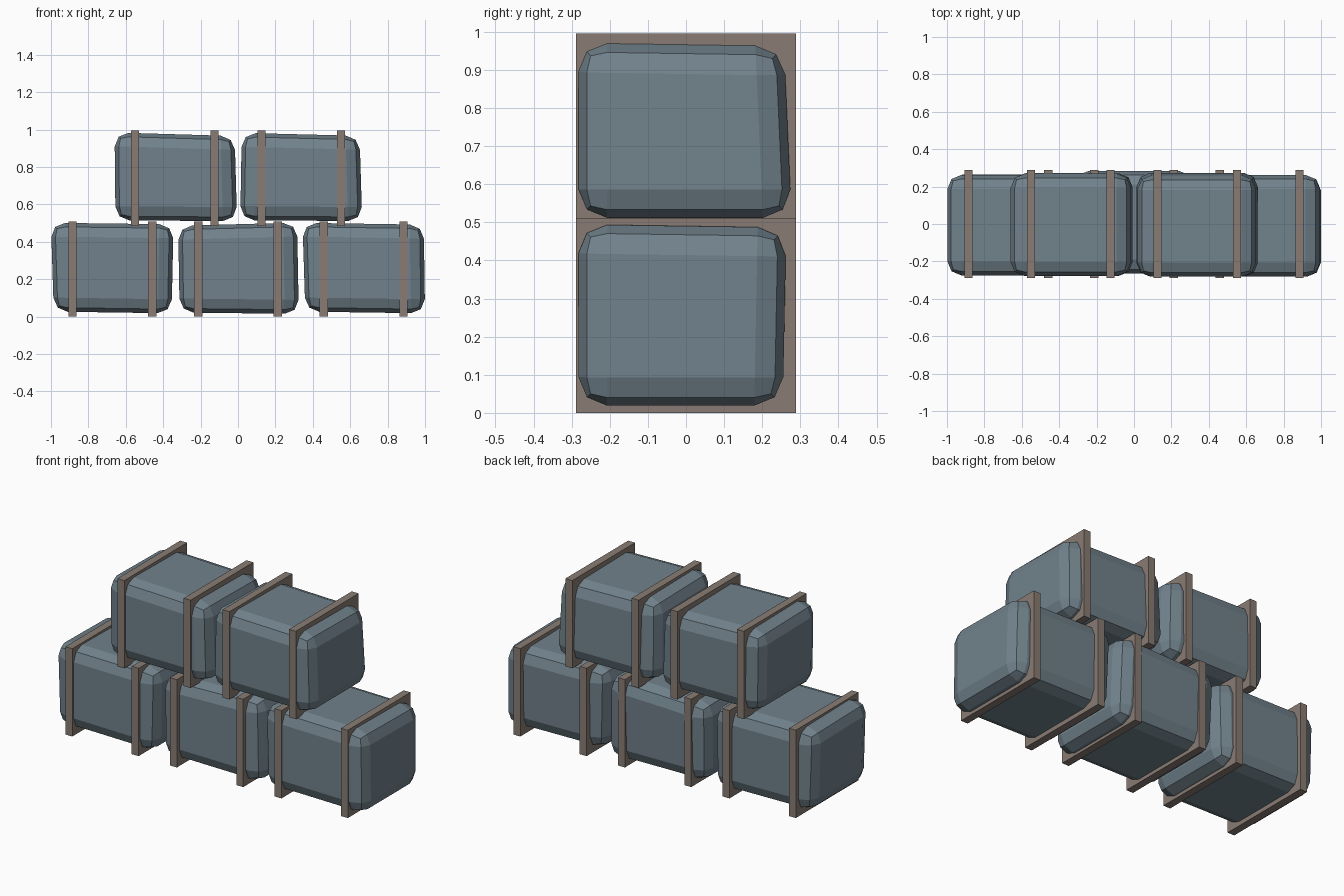
import bpy, bmesh

if "Cube" in bpy.data.objects:
    bpy.data.objects.remove(bpy.data.objects["Cube"])


def material(name, rgb):
    m = bpy.data.materials.new(name)
    m.diffuse_color = (*rgb, 1)
    m.use_nodes = True
    m.node_tree.nodes["Principled BSDF"].inputs["Base Color"].default_value = m.diffuse_color
    return m


cloth = material("blue grey cloth", (0.165, 0.222, 0.262))
leather = material("brown strap", (0.25, 0.202, 0.172))


def add_box(name, corners, mat, bevel=0.0):
    """Six-sided block from a corner function of (sx, sy, sz), optionally bevelled."""
    bm = bmesh.new()
    bmesh.ops.create_cube(bm, size=2)
    for v in bm.verts:
        v.co = corners(*(round(c) for c in v.co))
    if bevel:
        bmesh.ops.bevel(bm, geom=bm.edges[:], offset=bevel, segments=2,
                        profile=0.5, affect='EDGES')
    bmesh.ops.recalc_face_normals(bm, faces=bm.faces[:])
    me = bpy.data.meshes.new(name)
    bm.to_mesh(me)
    bm.free()
    me.materials.append(mat)
    ob = bpy.data.objects.new(name, me)
    bpy.context.collection.objects.link(ob)


# Slightly uneven bales: centre x, strap base z,
# left x (bottom, top), right x (bottom, top), bottom z (left, right),
# top z (left, right), front y, back y (bottom, top)
bales = [
    ("lower_left", -0.672, 0.0, (-0.985, -1.0), (-0.355, -0.345),
     (0.027, 0.018), (0.503, 0.495), -0.275, (0.265, 0.262)),
    ("lower_middle", 0.0, 0.0, (-0.312, -0.32), (0.325, 0.316),
     (0.022, 0.015), (0.487, 0.504), -0.265, (0.27, 0.286)),
    ("lower_right", 0.672, 0.0, (0.36, 0.345), (1.0, 0.993),
     (0.027, 0.018), (0.503, 0.493), -0.282, (0.254, 0.263)),
    ("upper_left", -0.338, 0.485, (-0.655, -0.66), (-0.005, -0.018),
     (0.515, 0.511), (0.986, 0.967), -0.278, (0.272, 0.268)),
    ("upper_right", 0.338, 0.485, (0.012, 0.02), (0.664, 0.65),
     (0.516, 0.511), (0.984, 0.968), -0.282, (0.277, 0.257)),
]

for name, cx, z0, xl, xr, zb, zt, yf, yb in bales:
    def bale(sx, sy, sz):
        x = (xr if sx > 0 else xl)[sz > 0]
        y = yb[sz > 0] if sy > 0 else yf
        z = (zt if sz > 0 else zb)[sx > 0]
        return x, y, z - (0.008 if sy > 0 and sz > 0 else 0)
    add_box(name + "_bale", bale, cloth, 0.075)

    # Two straps wrapped round each bale
    for side, off in (("left", -0.213), ("right", 0.213)):
        add_box(f"{name}_{side}_strap",
                lambda sx, sy, sz: (cx + off + sx * 0.022, sy * 0.288,
                                    z0 + 0.255 + sz * 0.255),
                leather)
